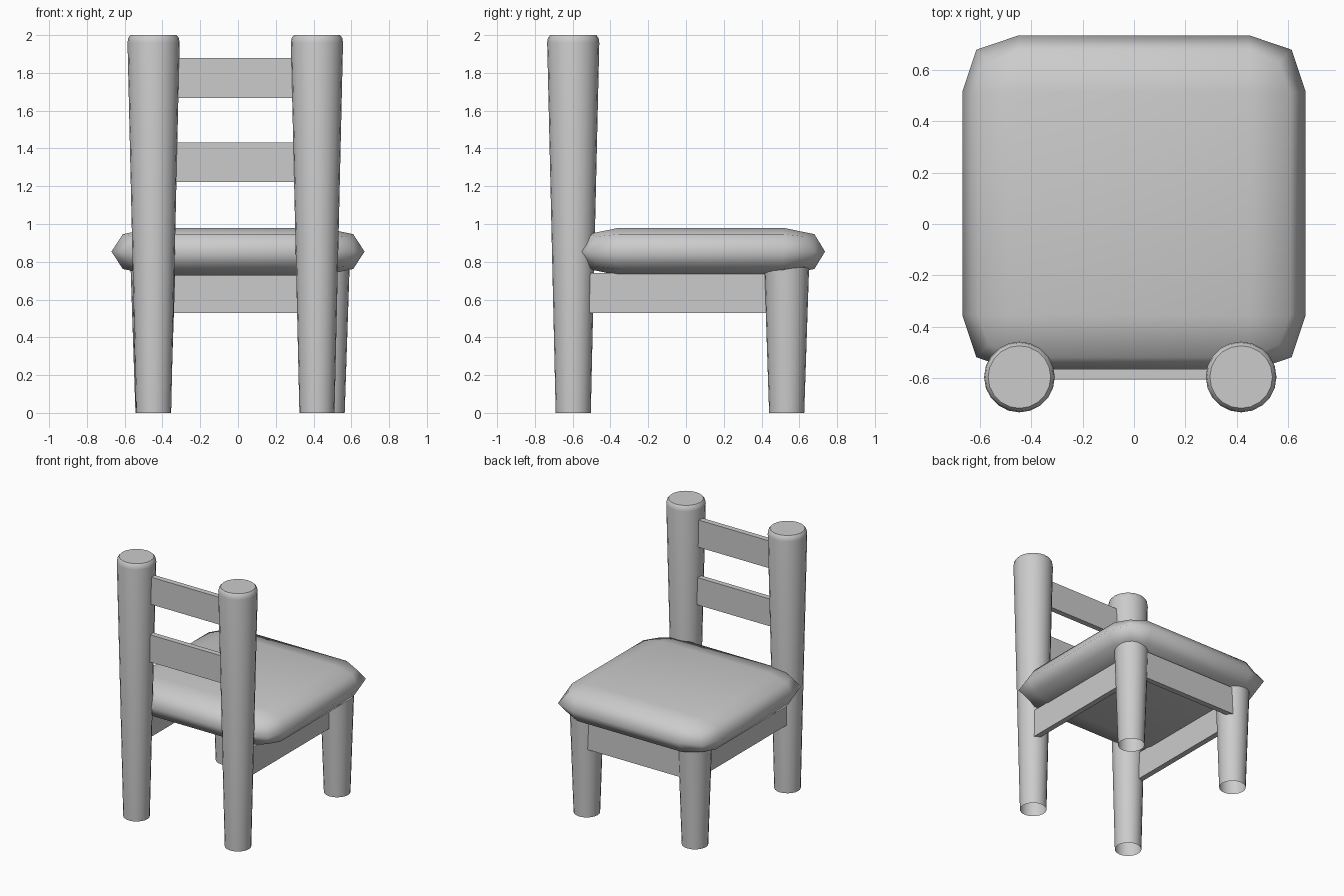
import bpy, bmesh, math

if "Cube" in bpy.data.objects:
    bpy.data.objects.remove(bpy.data.objects["Cube"])


def finish(bm, name, angle=None):
    bmesh.ops.recalc_face_normals(bm, faces=bm.faces[:])
    me = bpy.data.meshes.new(name)
    bm.to_mesh(me)
    bm.free()
    ob = bpy.data.objects.new(name, me)
    bpy.context.collection.objects.link(ob)
    if angle:
        bpy.ops.object.select_all(action='DESELECT')
        ob.select_set(True)
        bpy.context.view_layer.objects.active = ob
        bpy.ops.object.shade_smooth_by_angle(angle=math.radians(angle))
    return ob


def bridge(bm, a, b):
    n = len(a)
    for i in range(n):
        bm.faces.new((a[i], a[(i + 1) % n], b[(i + 1) % n], b[i]))


# Tapered round post: open at the floor, capped on top
def turned(name, x, y, profile, sides=20):
    bm = bmesh.new()
    rings = []
    for r, z in profile:
        rings.append([bm.verts.new((x + r * math.cos(2 * math.pi * i / sides),
                                    y + r * math.sin(2 * math.pi * i / sides), z))
                      for i in range(sides)])
    for a, b in zip(rings, rings[1:]):
        bridge(bm, a, b)
    bm.faces.new(rings[-1])
    return finish(bm, name, 50)


# Flat board given by its extents
def board(name, x, y, z):
    bm = bmesh.new()
    bmesh.ops.create_cube(bm, size=1)
    for v in bm.verts:
        for k, (lo, hi) in enumerate((x, y, z)):
            v.co[k] = hi if v.co[k] > 0 else lo
    return finish(bm, name)


# Cushioned seat: three rounded outline rings with flat top and bottom
def seat():
    cy, cz = 0.08, 0.854
    ix, iy = 0.45, 0.435
    bm = bmesh.new()

    def ring(corner, dz):
        vs = []
        for sx, sy in ((1, 1), (-1, 1), (-1, -1), (1, -1)):
            pts = corner if sx * sy > 0 else corner[::-1]
            for px, py, drop in pts:
                z = cz + dz - math.copysign(drop, dz)
                vs.append(bm.verts.new((sx * px, cy + sy * py, z)))
        return vs

    mid_c = [(0.67, iy, 0), (0.615, 0.60, 0), (ix, 0.656, 0)]
    edge_c = [(0.61, iy, 0), (0.565, 0.55, 0.012), (ix, 0.60, 0)]
    mid = ring(mid_c, 0)
    for s in (1, -1):
        edge = ring(edge_c, s * 0.092)
        bridge(bm, mid, edge)
        flat = [bm.verts.new((sx * ix, cy + sy * iy, cz + s * 0.126))
                for sx, sy in ((1, 1), (-1, 1), (-1, -1), (1, -1))]
        for k in range(4):
            e = edge[3 * k:3 * k + 3]
            bm.faces.new((flat[k], e[0], e[1], e[2]))
            bm.faces.new((flat[k], e[2], edge[(3 * k + 3) % 12], flat[(k + 1) % 4]))
        bm.faces.new(flat)
    return finish(bm, "seat", 180)


seat()

# Back posts and the shorter legs
post_profile = [(0.093, 0), (0.138, 1.96), (0.134, 1.985), (0.122, 2.0)]
leg_profile = [(0.093, 0), (0.121, 0.84)]
for side, px, lx in (("left", -0.447, -0.45), ("right", 0.418, 0.472)):
    turned("back_post_" + side, px, -0.597, post_profile)
    turned("seat_leg_" + side, lx, 0.533, leg_profile)

# Backrest slats
for i, z in enumerate((1.222, 1.668)):
    board(f"back_slat_{i + 1}", (-0.44, 0.41), (-0.607, -0.565), (z, z + 0.21))

# Aprons under the seat
apron_z = (0.53, 0.74)
board("apron_left", (-0.502, -0.46), (-0.59, 0.53), apron_z)
board("apron_right", (0.438, 0.48), (-0.59, 0.53), apron_z)
board("apron_end", (-0.45, 0.47), (0.578, 0.62), apron_z)
